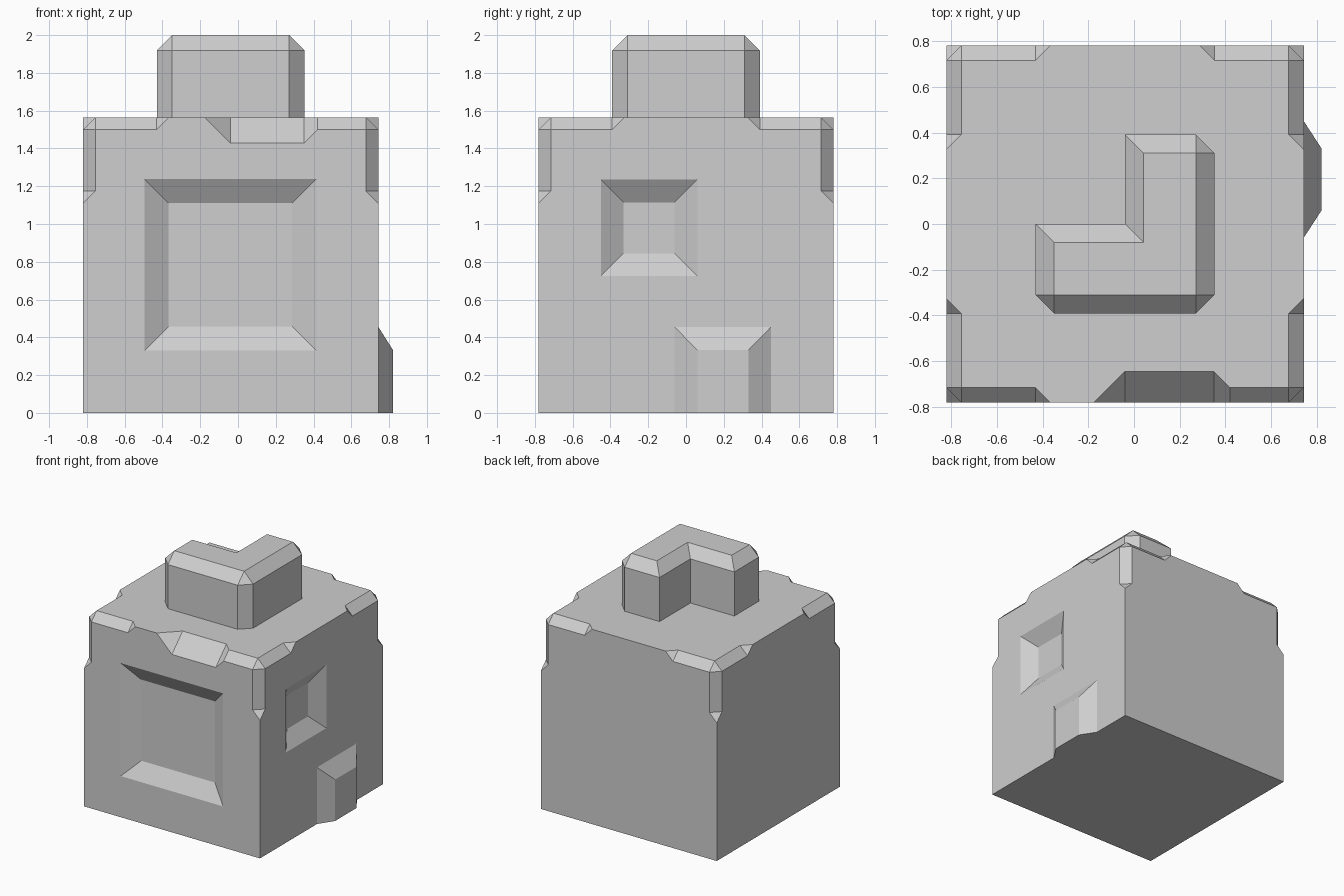
import bpy, bmesh
from mathutils import Vector

if "Cube" in bpy.data.objects:
    bpy.data.objects.remove(bpy.data.objects["Cube"])

H = 0.782            # half width of the block
CX = -0.039          # block centre in x
TOP = 1.565          # block height
D = 0.078            # depth of pockets and height of the side lug
E = 0.01             # overshoot of cutters beyond the surface

grey = bpy.data.materials.new("plain_grey")
grey.diffuse_color = (0.62, 0.62, 0.62, 1)
grey.use_nodes = True
grey.node_tree.nodes["Principled BSDF"].inputs["Base Color"].default_value = grey.diffuse_color


def finish(name, bm):
    bmesh.ops.recalc_face_normals(bm, faces=bm.faces)
    mesh = bpy.data.meshes.new(name)
    bm.to_mesh(mesh)
    bm.free()
    mesh.materials.append(grey)
    obj = bpy.data.objects.new(name, mesh)
    bpy.context.collection.objects.link(obj)
    return obj


def hull(name, pts):
    bm = bmesh.new()
    for p in pts:
        bm.verts.new(p)
    bmesh.ops.convex_hull(bm, input=bm.verts)
    bmesh.ops.dissolve_limit(bm, angle_limit=0.001, verts=bm.verts, edges=bm.edges)
    return finish(name, bm)


def box(x0, x1, y0, y1, z0, z1):
    return [(x, y, z) for x in (x0, x1) for y in (y0, y1) for z in (z0, z1)]


# Main block
block = hull("main_block", box(CX - H, CX + H, -H, H, 0, TOP))


def cut(pts):
    cutter = hull("cutter", pts)
    cutter.hide_render = True
    mod = block.modifiers.new("cut", 'BOOLEAN')
    mod.operation = 'DIFFERENCE'
    mod.solver = 'EXACT'
    mod.object = cutter
    bpy.context.view_layer.objects.active = block
    bpy.ops.object.modifier_apply(modifier=mod.name)
    bpy.data.objects.remove(cutter)


# Chipped top corners: three short chamfers with slanted ends plus a corner facet
C, L = 0.066, 0.39
for sx in (-1, 1):
    for sy in (-1, 1):
        def world(p):
            return (CX + sx * (H - p[0]), sy * (H - p[1]), TOP - p[2])
        local = [(-E, -E, -E), (C + E, -E, -E), (-E, C + E, -E),
                 (C + E, -E, L), (-E, C + E, L), (-E, -E, L + C + 2 * E)]
        for k in range(3):
            cut([world(p[k:] + p[:k]) for p in local])
        r = 2 * C + 2 * E
        cut([world(p) for p in ((-E, -E, -E), (r, -E, -E), (-E, r, -E), (-E, -E, r))])

# Larger notch in the front top edge
N, X0, X1 = 0.136, -0.04, 0.35
cut([(x, -H + u, TOP - w)
     for xa, s in ((X0, -1), (X1, 1))
     for x, u, w in ((xa, N + E, -E), (xa, -E, N + E), (xa + s * (N + 2 * E), -E, -E))])


# Sloped pockets on the front and right faces
def pocket(a0, a1, b0, b1, inset, place):
    pts = []
    for depth in (-E, D):
        i = inset * depth / D
        pts += [place(a, b, depth) for a in (a0 + i, a1 - i) for b in (b0 + i, b1 - i)]
    cut(pts)


pocket(-0.495, 0.415, 0.33, 1.238, 0.128, lambda a, b, d: (a, -H + d, b))
pocket(-0.45, 0.06, 0.725, 1.235, 0.12, lambda a, b, d: (CX + H - d, a, b))

# Sloped lug at the foot of the right face
xr = CX + H
hull("side_lug",
     [(xr, y, z) for y in (-0.06, 0.45) for z in (0, 0.455)] +
     [(xr + D, y, z) for y in (0.06, 0.33) for z in (0, 0.332)])

# L-shaped knob on top: bevelled rim and three bevelled outer corners
A = 0.391
outline = [(-A, -A), (A, -A), (A, A), (0, A), (0, 0), (-A, 0)]
bm = bmesh.new()
face = bm.faces.new([bm.verts.new((CX + x, y, TOP)) for x, y in outline])
ext = bmesh.ops.extrude_face_region(bm, geom=[face], use_keep_orig=True)
for v in ext["geom"]:
    if isinstance(v, bmesh.types.BMVert):
        v.co.z = 2.0
bmesh.ops.recalc_face_normals(bm, faces=bm.faces)
corners = [Vector((CX + x, y)) for x, y in outline[:3]]
rim = []
for e in bm.edges:
    a, b = e.verts
    upright = abs(a.co.z - b.co.z) > 0.1
    if upright and any((a.co.xy - c).length < 0.01 for c in corners):
        rim.append(e)
    elif not upright and a.co.z > 1.9:
        rim.append(e)
bmesh.ops.bevel(bm, geom=rim, offset=0.081, offset_type='OFFSET', segments=1,
                affect='EDGES', profile=0.5, clamp_overlap=False)
finish("top_knob", bm)
